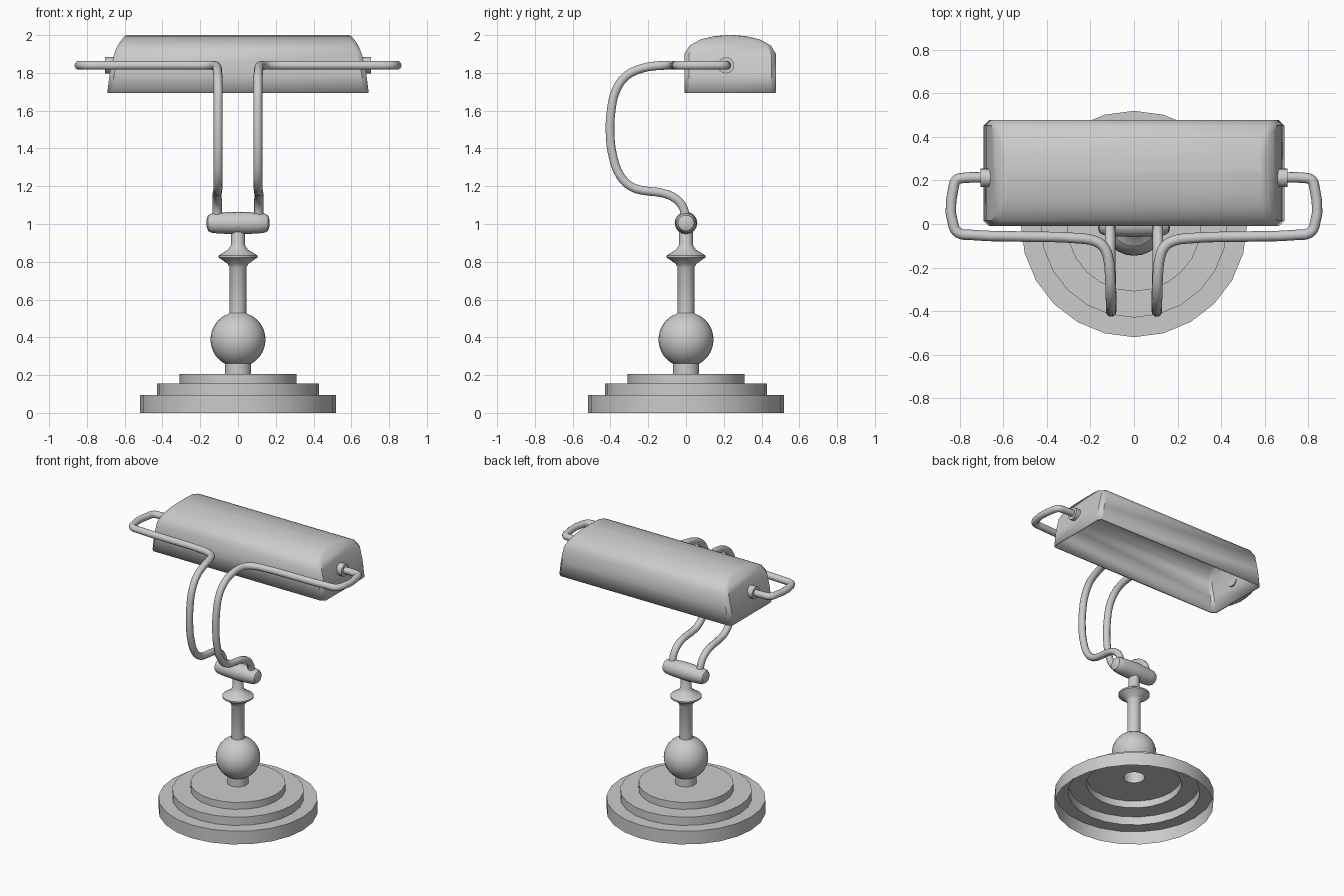
import bpy, bmesh, math
from mathutils import Matrix

if "Cube" in bpy.data.objects:
    bpy.data.objects.remove(bpy.data.objects["Cube"])


def finish(name, bm, matrix=None, angle=40):
    bmesh.ops.recalc_face_normals(bm, faces=bm.faces)
    if matrix:
        bm.transform(matrix)
    me = bpy.data.meshes.new(name)
    bm.to_mesh(me)
    bm.free()
    ob = bpy.data.objects.new(name, me)
    bpy.context.collection.objects.link(ob)
    smooth(ob, angle)
    return ob


def smooth(ob, angle=40):
    bpy.ops.object.select_all(action='DESELECT')
    ob.select_set(True)
    bpy.context.view_layer.objects.active = ob
    bpy.ops.object.shade_smooth_by_angle(angle=math.radians(angle))


def bridge(bm, rings):
    for a, b in zip(rings, rings[1:]):
        n = len(a)
        for i in range(n):
            j = (i + 1) % n
            bm.faces.new((a[i], a[j], b[j], b[i]))


def lathe(name, profile, sides=24, matrix=None, caps=False):
    bm = bmesh.new()
    rings = [[bm.verts.new((r * math.cos(2 * math.pi * i / sides),
                            r * math.sin(2 * math.pi * i / sides), z))
              for i in range(sides)] for r, z in profile]
    bridge(bm, rings)
    if caps:
        bm.faces.new(rings[0])
        bm.faces.new(rings[-1])
    return finish(name, bm, matrix)


# Stepped base, a hollow shell open underneath
lathe("stepped_base", [(0.52, 0), (0.52, 0.095), (0.43, 0.095), (0.43, 0.155),
                       (0.31, 0.155), (0.31, 0.205), (0.07, 0.205), (0.07, 0.29)])

# Ball and stem with flared collar
ball = [(0.146 * math.sin(math.radians(a)), 0.388 - 0.146 * math.cos(math.radians(a)))
        for a in range(29, 163, 12)]
lathe("ball_and_stem", ball + [(0.044, 0.53), (0.044, 0.77), (0.056, 0.79), (0.103, 0.823),
                               (0.103, 0.833), (0.052, 0.865), (0.036, 0.89), (0.036, 1.0)])

# Rounded cross bar on top of the stem
to_x = Matrix.Rotation(math.pi / 2, 4, 'Y')
half = [(0.058, 0.05), (0.055, 0.11), (0.051, 0.14), (0.042, 0.158), (0.02, 0.166)]
bar = [(r, -x) for r, x in reversed(half)] + [(0.06, 0)] + half
lathe("cross_bar", bar, 16, Matrix.Translation((0, 0, 1.005)) @ to_x, caps=True)

# Bent tube arms and the collars that hold the shade
path = [(0.11, 0, 1.0), (0.11, -0.012, 1.08), (0.11, -0.05, 1.13), (0.11, -0.12, 1.163),
        (0.108, -0.21, 1.175), (0.106, -0.285, 1.195), (0.105, -0.345, 1.25),
        (0.105, -0.385, 1.35), (0.105, -0.402, 1.48), (0.105, -0.395, 1.61),
        (0.105, -0.37, 1.71), (0.107, -0.315, 1.785), (0.11, -0.23, 1.825),
        (0.12, -0.15, 1.838), (0.14, -0.105, 1.84), (0.18, -0.078, 1.84),
        (0.25, -0.066, 1.84), (0.5, -0.058, 1.84), (0.75, -0.05, 1.84),
        (0.805, -0.042, 1.84), (0.829, -0.01, 1.84), (0.829, 0.17, 1.84),
        (0.815, 0.203, 1.84), (0.78, 0.212, 1.84), (0.66, 0.212, 1.84)]
for side, label in ((-1, "left"), (1, "right")):
    cu = bpy.data.curves.new(label + "_arm", 'CURVE')
    cu.dimensions = '3D'
    cu.bevel_depth = 0.024
    cu.bevel_resolution = 3
    cu.resolution_u = 3
    sp = cu.splines.new('BEZIER')
    sp.bezier_points.add(len(path) - 1)
    for bp, (x, y, z) in zip(sp.bezier_points, path):
        bp.co = (side * x, y, z)
        bp.handle_left_type = bp.handle_right_type = 'AUTO'
    arm = bpy.data.objects.new(label + "_arm", cu)
    bpy.context.collection.objects.link(arm)
    bpy.ops.object.select_all(action='DESELECT')
    arm.select_set(True)
    bpy.context.view_layer.objects.active = arm
    bpy.ops.object.convert(target='MESH')
    smooth(bpy.context.view_layer.objects.active, 50)
    place = Matrix.Translation((side * 0.68, 0.212, 1.84)) @ to_x
    lathe(label + "_collar", [(0.043, -0.025), (0.043, 0.025)], 16, place, caps=True)

# Lamp shade: stacked chamfered rectangles (z, half length, half depth), open below
bm = bmesh.new()
rings = []
for z, hx, hy in [(1.695, 0.692, 0.243), (1.80, 0.679, 0.243), (1.90, 0.656, 0.243),
                  (1.945, 0.637, 0.215), (1.978, 0.615, 0.155), (1.994, 0.6, 0.085),
                  (2.0, 0.588, 0.02)]:
    c = min(0.025, hy * 0.5)
    pts = [(hx, hy - c), (hx - c, hy), (c - hx, hy), (-hx, hy - c),
           (-hx, c - hy), (c - hx, -hy), (hx - c, -hy), (hx, c - hy)]
    rings.append([bm.verts.new((x, y + 0.234, z)) for x, y in pts])
bridge(bm, rings)
bm.faces.new(rings[-1])
shade = finish("lamp_shade", bm)
wall = shade.modifiers.new("wall", 'SOLIDIFY')
wall.thickness = 0.014
wall.offset = -1
